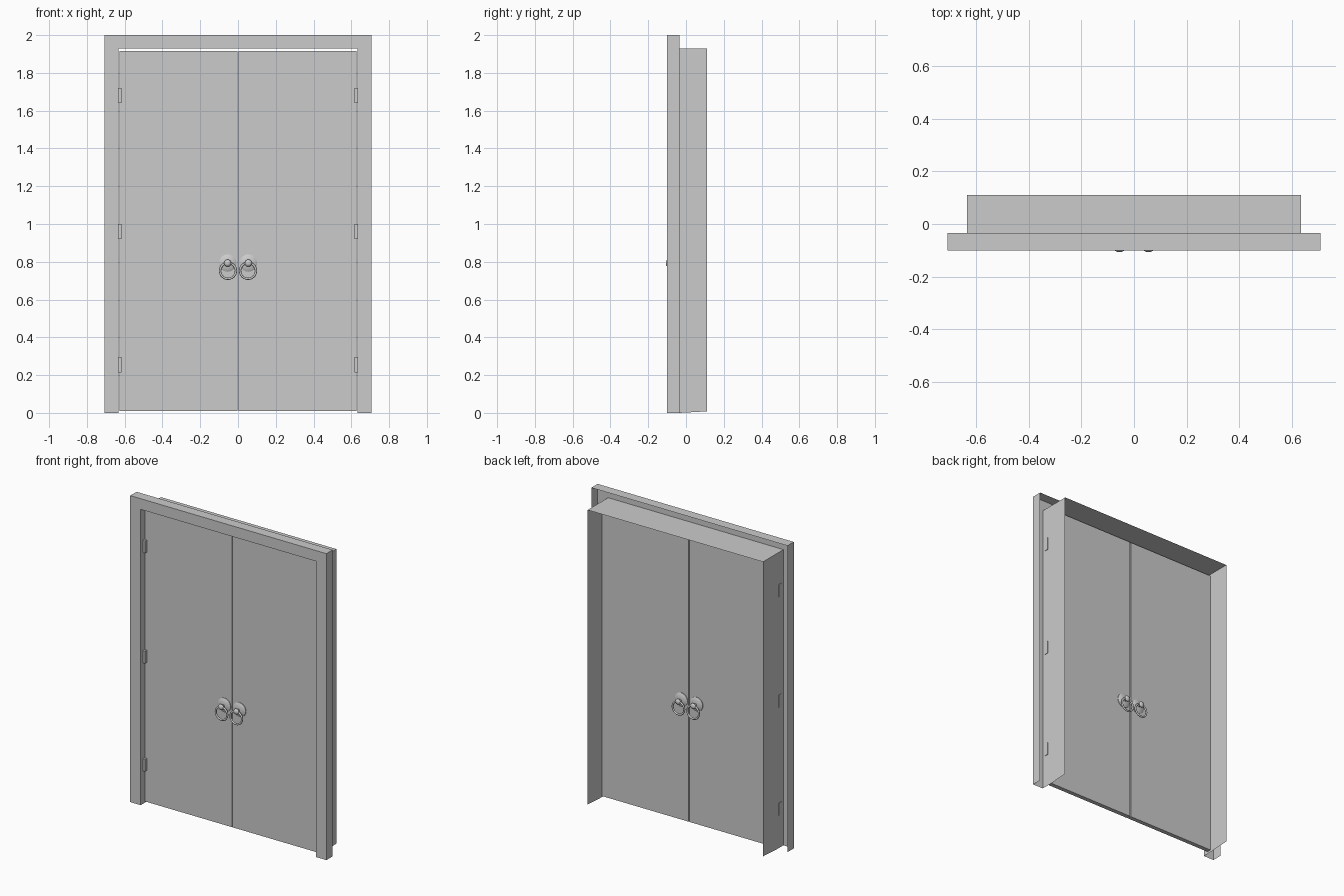
import bpy, bmesh
from math import radians, pi, sin, cos
from mathutils import Matrix

if "Cube" in bpy.data.objects:
    bpy.data.objects.remove(bpy.data.objects["Cube"])

DOOR_FRONT, DOOR_BACK = -0.06, -0.032
MID = (DOOR_FRONT + DOOR_BACK) / 2


def make_object(name, bm, smooth=False):
    bmesh.ops.recalc_face_normals(bm, faces=bm.faces)
    mesh = bpy.data.meshes.new(name)
    bm.to_mesh(mesh)
    bm.free()
    ob = bpy.data.objects.new(name, mesh)
    bpy.context.collection.objects.link(ob)
    if smooth:
        bpy.context.view_layer.objects.active = ob
        ob.select_set(True)
        bpy.ops.object.shade_smooth_by_angle(angle=radians(40))
        ob.select_set(False)
    return ob


def box(name, lo, hi):
    bm = bmesh.new()
    bmesh.ops.create_cube(bm, size=1)
    for v in bm.verts:
        v.co = [lo[i] + (v.co[i] + 0.5) * (hi[i] - lo[i]) for i in range(3)]
    return make_object(name, bm)


def spin_profile(name, profile, x, z, side):
    """Lathe (radius, distance from door) around the y axis; side -1 front, 1 back."""
    bm = bmesh.new()
    face = DOOR_FRONT if side < 0 else DOOR_BACK
    n = 24
    rings = [[bm.verts.new((x + r * cos(2 * pi * k / n), face + side * d,
                            z + r * sin(2 * pi * k / n))) for k in range(n)]
             for r, d in profile]
    for a, b in zip(rings, rings[1:]):
        for k in range(n):
            bm.faces.new((a[k], a[(k + 1) % n], b[(k + 1) % n], b[k]))
    bm.faces.new(rings[-1])
    return make_object(name, bm, True)


def torus(name, x, y, z, major, minor):
    bm = bmesh.new()
    n, m = 28, 10
    grid = [[bm.verts.new((x + (major + minor * cos(2 * pi * j / m)) * cos(2 * pi * i / n),
                           y + minor * sin(2 * pi * j / m),
                           z + (major + minor * cos(2 * pi * j / m)) * sin(2 * pi * i / n)))
             for j in range(m)] for i in range(n)]
    for i in range(n):
        for j in range(m):
            a, b = grid[i], grid[(i + 1) % n]
            bm.faces.new((a[j], b[j], b[(j + 1) % m], a[(j + 1) % m]))
    return make_object(name, bm, True)


# Door frame: an open-backed casing running into a thin jamb lining, swept round the opening
# (half width, y, top height, bottom height)
profile = [(0.708, -0.035, 2.0, 0.0), (0.708, -0.10, 2.0, 0.0),
           (0.633, -0.10, 1.93, 0.0), (0.633, -0.035, 1.93, 0.0),
           (0.633, 0.11, 1.93, 0.008)]
bm = bmesh.new()
rows = [[bm.verts.new(p) for p in ((-w, y, b), (-w, y, t), (w, y, t), (w, y, b))]
        for w, y, t, b in profile]
for a, b in zip(rows, rows[1:]):
    for k in range(3):
        bm.faces.new((a[k], a[k + 1], b[k + 1], b[k]))
make_object("door_frame", bm)

plate = [(0.046, 0.0), (0.046, 0.004), (0.038, 0.009), (0.022, 0.012), (0.012, 0.014)]
knob = [(0.009, 0.012), (0.009, 0.026), (0.016, 0.030), (0.019, 0.036),
        (0.016, 0.042), (0.009, 0.046), (0.003, 0.047)]

for s, label in ((-1, "left"), (1, "right")):
    # Door leaf
    xs = sorted((s * 0.003, s * 0.628))
    box(label + "_door", (xs[0], DOOR_FRONT, 0.01), (xs[1], DOOR_BACK, 1.915))
    # Hinges
    xs = sorted((s * 0.616, s * 0.636))
    for i, z in enumerate((0.255, 0.96, 1.68)):
        box(f"{label}_hinge_{i + 1}", (xs[0], -0.078, z - 0.04), (xs[1], -0.05, z + 0.04))
    # Ring pulls on both faces
    for side, face in ((-1, "front"), (1, "back")):
        x = s * 0.055
        spin_profile(f"{label}_{face}_plate", plate, x, 0.793, side)
        spin_profile(f"{label}_{face}_knob", knob, x, 0.793, side)
        y = (DOOR_FRONT if side < 0 else DOOR_BACK) + side * 0.034
        torus(f"{label}_{face}_ring", s * 0.053, y, 0.752, 0.042, 0.006)
